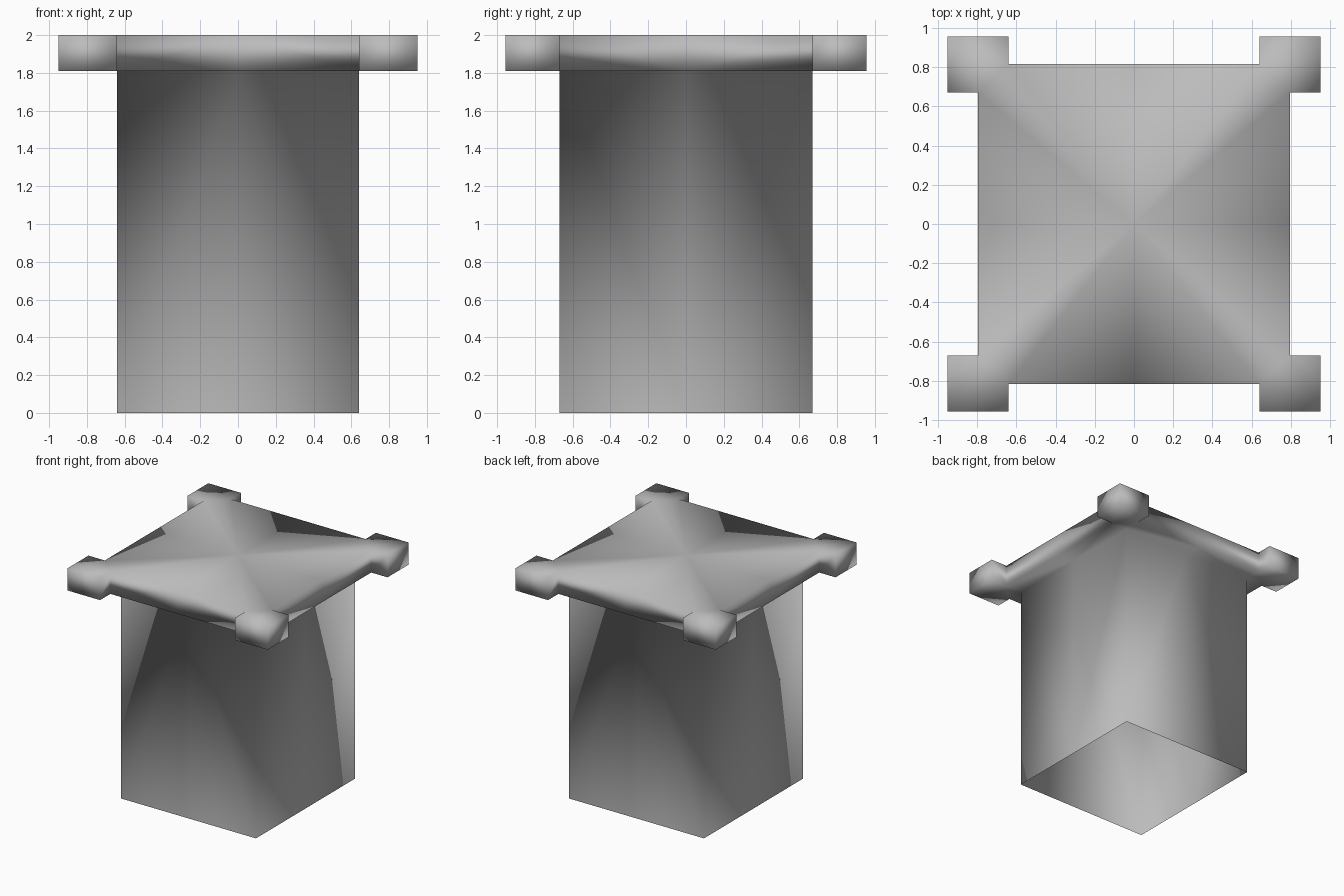
import bpy
import bmesh

if "Cube" in bpy.data.objects:
    bpy.data.objects.remove(bpy.data.objects["Cube"])

# Key distances from the axis, and heights
SHAFT_X, SHAFT_Y = 0.64, 0.67
SLAB_X, SLAB_Y = 0.795, 0.815
OUTER_X, OUTER_Y = 0.95, 0.955
UNDERSIDE, TOP = 1.81, 2.0

# Single stone material
stone = bpy.data.materials.new("grey stone")
stone.use_nodes = True
colour = (0.5, 0.5, 0.5, 1)
stone.diffuse_color = colour
stone.node_tree.nodes["Principled BSDF"].inputs["Base Color"].default_value = colour

bm = bmesh.new()


def ring(points, z):
    return [bm.verts.new((x, y, z)) for x, y in points]


def strip(lower, upper):
    """Walls between two matching rows of vertices."""
    for i in range(len(lower) - 1):
        bm.faces.new((lower[i], lower[i + 1], upper[i + 1], upper[i]))


# One quarter of the slab outline, stepping out around the corner block
outline = [(SLAB_X, 0), (SLAB_X, SHAFT_Y), (OUTER_X, SHAFT_Y), (OUTER_X, OUTER_Y),
           (SHAFT_X, OUTER_Y), (SHAFT_X, SLAB_Y), (0, SLAB_Y)]
shaft_outline = [(SHAFT_X, 0), (SHAFT_X, SHAFT_Y), (0, SHAFT_Y)]

# Shaft walls, open at the foot
foot = ring(shaft_outline, 0)
neck = ring(shaft_outline, UNDERSIDE)
strip(foot, neck)

# Slab underside, rim and corner block
low = ring(outline, UNDERSIDE)
high = ring(outline, TOP)
strip(low, high)
bm.faces.new((neck[0], neck[1], low[1], low[0]))
bm.faces.new((neck[1], neck[2], low[6], low[5]))
bm.faces.new([neck[1]] + low[5:0:-1])

# Slab top, fanned from the middle
middle, inner = ring([(0, 0), (SHAFT_X, SHAFT_Y)], TOP)
bm.faces.new((middle, high[0], high[1], inner))
bm.faces.new((middle, inner, high[5], high[6]))
bm.faces.new([inner] + high[1:6])

for face in bm.faces:
    face.smooth = True

mesh = bpy.data.meshes.new("pedestal")
bm.to_mesh(mesh)
bm.free()
mesh.materials.append(stone)
pedestal = bpy.data.objects.new("pedestal", mesh)
bpy.context.collection.objects.link(pedestal)

# Mirror the quarter into the whole pedestal
mirror = pedestal.modifiers.new("four quarters", 'MIRROR')
mirror.use_axis = (True, True, False)
mirror.use_clip = True
